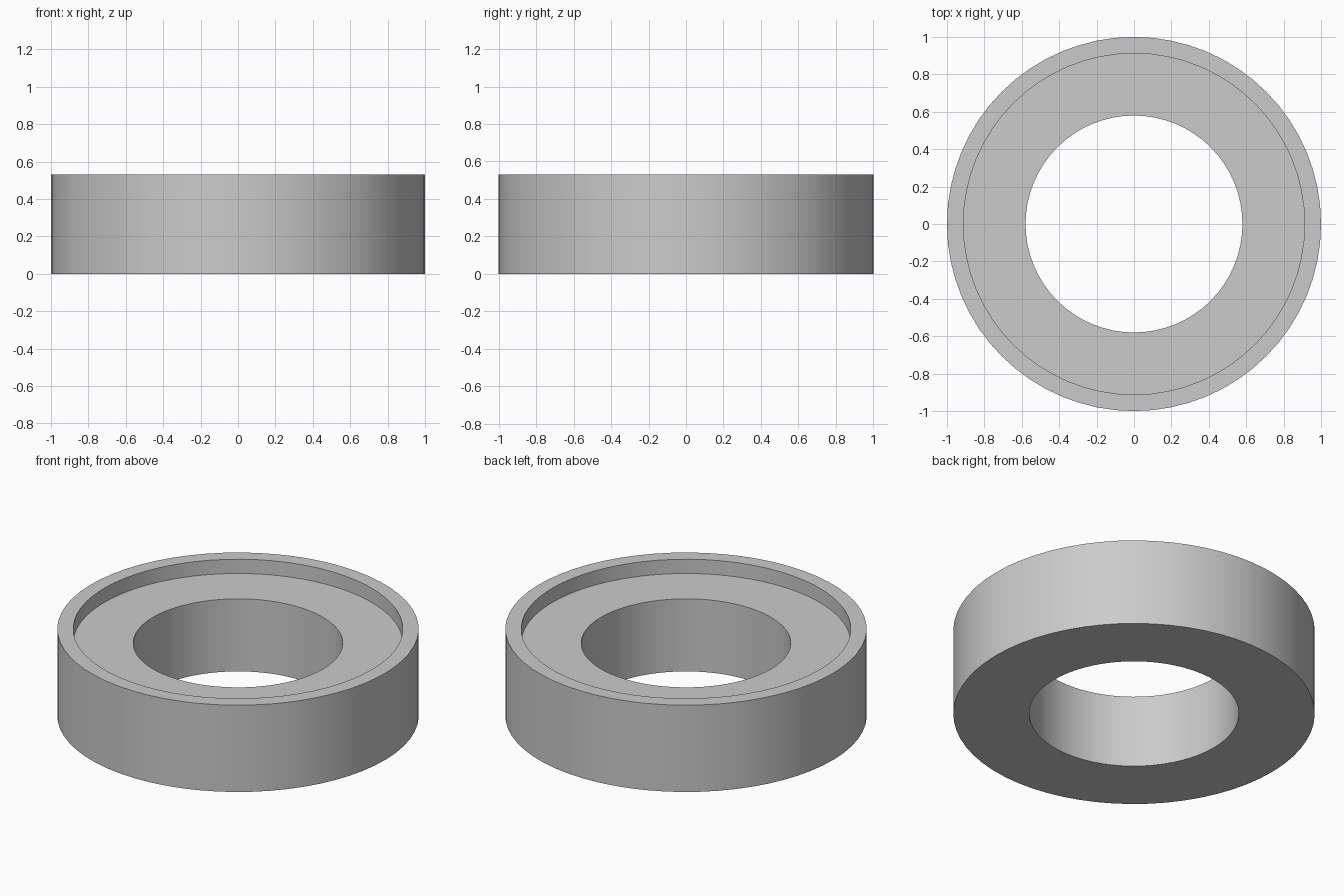
import bpy
import bmesh
import math

cube = bpy.data.objects.get("Cube")
if cube:
    bpy.data.objects.remove(cube, do_unlink=True)

SIDES = 64
HEIGHT = 0.53
FLOOR = 0.443
OUTER, RECESS, BORE = 1.0, 0.912, 0.58

# Plain grey material
grey = bpy.data.materials.new("light grey")
grey.use_nodes = True
colour = (0.6, 0.6, 0.6, 1)
grey.diffuse_color = colour
grey.node_tree.nodes["Principled BSDF"].inputs["Base Color"].default_value = colour

# Closed cross-section: outer wall, rim, recess wall, recess floor, bore
profile = [(OUTER, 0), (OUTER, HEIGHT), (RECESS, HEIGHT),
           (RECESS, FLOOR), (BORE, FLOOR), (BORE, 0)]

# Sweep the section around the vertical axis
bm = bmesh.new()
rings = []
for i in range(SIDES):
    a = math.tau * i / SIDES
    rings.append([bm.verts.new((r * math.cos(a), r * math.sin(a), z))
                  for r, z in profile])
for i, ring in enumerate(rings):
    following = rings[(i + 1) % SIDES]
    for j in range(len(profile)):
        k = (j + 1) % len(profile)
        bm.faces.new((ring[j], following[j], following[k], ring[k]))
bmesh.ops.recalc_face_normals(bm, faces=bm.faces)

mesh = bpy.data.meshes.new("recessed_ring")
bm.to_mesh(mesh)
bm.free()
mesh.materials.append(grey)
ring_object = bpy.data.objects.new("recessed_ring", mesh)
bpy.context.collection.objects.link(ring_object)

# Smooth walls with sharp rims
bpy.ops.object.select_all(action='DESELECT')
ring_object.select_set(True)
bpy.context.view_layer.objects.active = ring_object
bpy.ops.object.shade_smooth_by_angle(angle=math.radians(30))
